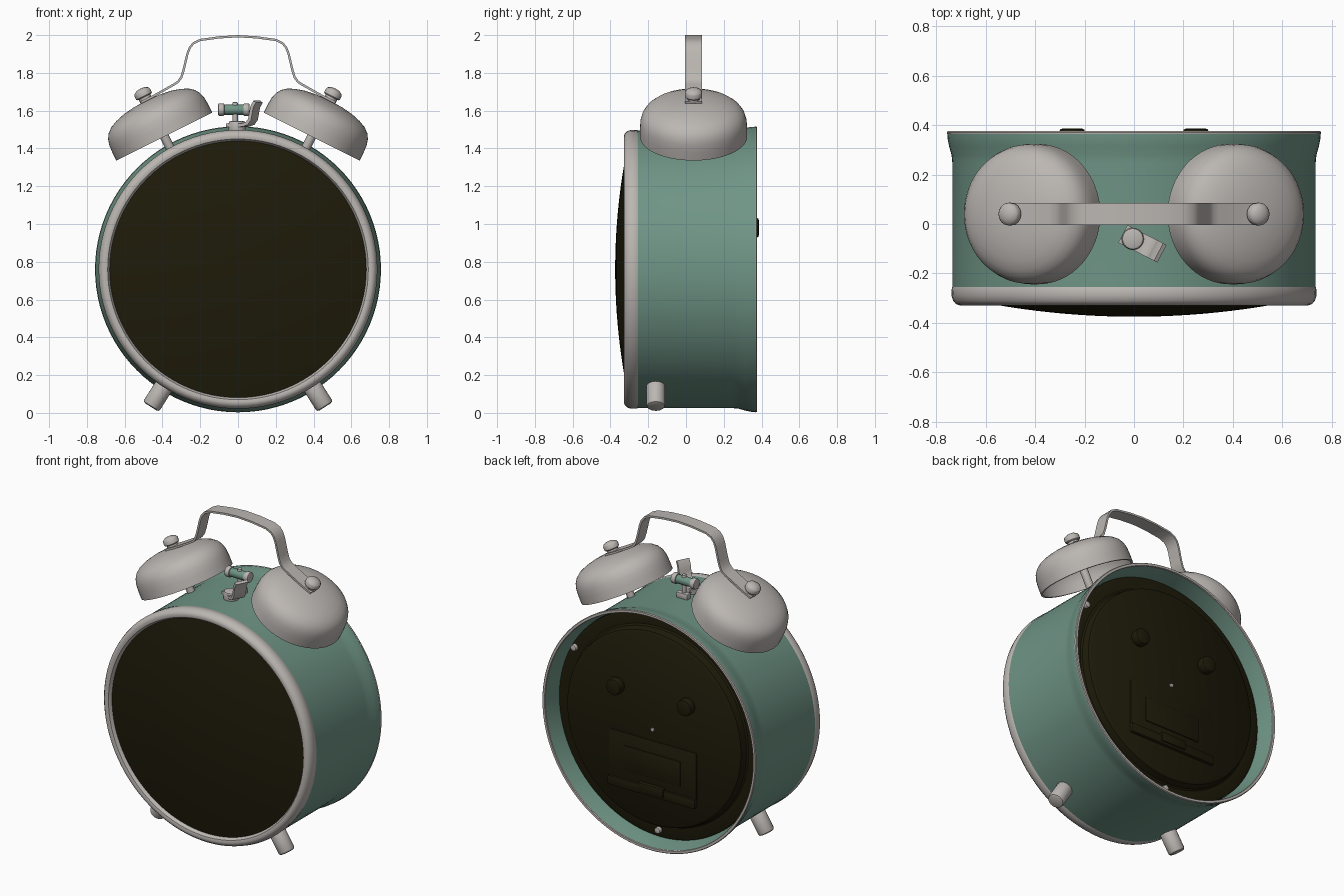
import bpy, bmesh, math
from mathutils import Matrix, Vector

if "Cube" in bpy.data.objects:
    bpy.data.objects.remove(bpy.data.objects["Cube"])


def material(name, rgb):
    m = bpy.data.materials.new(name)
    m.diffuse_color = (*rgb, 1)
    m.use_nodes = True
    m.node_tree.nodes["Principled BSDF"].inputs["Base Color"].default_value = m.diffuse_color
    return m


TEAL = material("teal_paint", (0.16, 0.30, 0.24))
SILVER = material("brushed_silver", (0.50, 0.47, 0.445))
DARK = material("dark_olive", (0.013, 0.011, 0.003))

CZ = 0.76                                             # height of the clock axis
ALONG_Y = Matrix.Translation((0, 0, CZ)) @ Matrix.Rotation(-math.pi / 2, 4, 'X')


def finish(name, bm, mat, angle=35):
    bmesh.ops.recalc_face_normals(bm, faces=bm.faces)
    me = bpy.data.meshes.new(name)
    bm.to_mesh(me)
    bm.free()
    me.materials.append(mat)
    ob = bpy.data.objects.new(name, me)
    bpy.context.collection.objects.link(ob)
    bpy.ops.object.select_all(action='DESELECT')
    ob.select_set(True)
    bpy.context.view_layer.objects.active = ob
    bpy.ops.object.shade_smooth_by_angle(angle=math.radians(angle))
    return ob


def lathe(name, profile, mat, matrix, seg=32, closed=False):
    """Spin (radius, height) points about local z, then place by matrix."""
    bm = bmesh.new()
    vs = [bm.verts.new((r, 0, h)) for r, h in profile]
    pairs = list(zip(vs, vs[1:])) + ([(vs[-1], vs[0])] if closed else [])
    es = [bm.edges.new(p) for p in pairs]
    bmesh.ops.spin(bm, geom=vs + es, cent=(0, 0, 0), axis=(0, 0, 1),
                   angle=2 * math.pi, steps=seg)
    bmesh.ops.remove_doubles(bm, verts=bm.verts, dist=1e-5)
    bm.transform(matrix)
    return finish(name, bm, mat)


def rod(name, r, h0, h1, mat, matrix, bevel=0.01, seg=24):
    """Capped cylinder with rounded edges."""
    b = bevel
    pts = [(0, h0), (r - b, h0), (r - b * .3, h0 + b * .3), (r, h0 + b),
           (r, h1 - b), (r - b * .3, h1 - b * .3), (r - b, h1), (0, h1)]
    return lathe(name, pts, mat, matrix, seg)


def strip(name, path, width, thick, mat, matrix):
    """Bent sheet-metal strip following an x-z path."""
    bm = bmesh.new()
    pts = [Vector((x, 0, z)) for x, z in path]
    rings = []
    for i, p in enumerate(pts):
        t = (pts[min(i + 1, len(pts) - 1)] - pts[max(i - 1, 0)]).normalized()
        n = Vector((-t.z, 0, t.x)) * thick / 2
        w = Vector((0, width / 2, 0))
        rings.append([bm.verts.new(q) for q in (p + n + w, p + n - w, p - n - w, p - n + w)])
    for a, b in zip(rings, rings[1:]):
        for k in range(4):
            bm.faces.new((a[k], a[(k + 1) % 4], b[(k + 1) % 4], b[k]))
    bm.faces.new(rings[0])
    bm.faces.new(rings[-1])
    bm.transform(matrix)
    return finish(name, bm, mat, 40)


def box(name, x, y, z, mat, bevel=0.008):
    bm = bmesh.new()
    bmesh.ops.create_cube(bm, size=1)
    for v in bm.verts:
        v.co = [lo + (c + .5) * (hi - lo) for c, (lo, hi) in zip(v.co, (x, y, z))]
    bmesh.ops.bevel(bm, geom=bm.edges[:], offset=bevel, segments=2, profile=.5, affect='EDGES')
    return finish(name, bm, mat)


# Case shell, flared toward the back, with open recess behind
lathe("case_shell", [(.70, -.27), (.735, -.26), (.735, .25), (.738, .28), (.748, .315),
                     (.754, .345), (.755, .367), (.738, .367), (.73, .33), (.715, .26),
                     (.71, .20), (.70, .20)], TEAL, ALONG_Y, 96, True)
# Thin metal lip on the rear edge
lathe("back_lip", [(.737, .364), (.756, .364), (.757, .371), (.753, .376), (.739, .376),
                   (.736, .371)], SILVER, ALONG_Y, 96, True)
# Front bezel
lathe("front_bezel", [(.675, -.25), (.73, -.248), (.737, -.258), (.738, -.29), (.732, -.31),
                      (.72, -.324), (.705, -.329), (.69, -.325), (.682, -.312), (.678, -.30)],
      SILVER, ALONG_Y, 96, True)
# Domed front glass
lathe("front_glass", [(.683 * i / 12, -.375 + .05 * (.683 * i / 12 / .57) ** 2)
                      for i in range(13)] + [(.683, -.27), (0, -.27)], DARK, ALONG_Y, 96)
# Rear plate with raised centre
lathe("back_plate", [(0, .22), (.713, .22), (.712, .265), (.70, .27), (.635, .272), (.625, .28),
                     (.615, .322), (.60, .332), (0, .335)], DARK, ALONG_Y, 96)

# Rear knobs, screws and centre pin
for s, side in ((-1, "left"), (1, "right")):
    m = Matrix.Translation((s * .25, 0, .22)) @ ALONG_Y
    rod(f"back_knob_{side}", .052, .33, .386, DARK, m, .012)
for i, (x, z) in enumerate(((.595, .345), (0, -.665))):
    rod(f"back_screw_{i + 1}", .02, .26, .295, SILVER, Matrix.Translation((x, 0, z)) @ ALONG_Y, .006, 12)
rod("back_centre_pin", .012, .33, .345, SILVER, ALONG_Y, .003, 12)

# Battery door
box("battery_door", (-.31, .31), (.32, .341), (.34, .69), DARK)
box("battery_door_panel", (-.20, .20), (.33, .348), (.45, .61), DARK, .005)
box("battery_door_ledge", (-.31, .31), (.33, .355), (.335, .395), DARK)
box("battery_door_tab", (-.09, .09), (.33, .364), (.35, .41), DARK)

# Mirrored parts: feet, bells, posts and nuts
BELL = [(.284, 0), (.284, .05), (.281, .09), (.272, .122), (.255, .148), (.228, .17),
        (.19, .187), (.14, .201), (.08, .21), (0, .214)]
BELL_IN = [(0, .202), (.14, .189), (.222, .16), (.26, .118), (.272, .05), (.273, 0), (.284, 0)]
for s, side in ((-1, "left"), (1, "right")):
    a = s * math.atan2(.45, -.71)
    foot = Matrix.Translation((0, -.16, CZ)) @ Matrix.Rotation(a, 4, 'Y')
    rod(f"foot_{side}", .05, .70, .862, SILVER, foot, .014)

    top = Matrix.Translation((s * .39, .04, 1.463)) @ Matrix.Rotation(s * math.radians(26.6), 4, 'Y')
    lathe(f"bell_{side}", BELL + BELL_IN, SILVER, top, 64)
    rod(f"bell_post_{side}", .024, -.12, .21, SILVER, top, .004, 16)
    rod(f"bell_washer_{side}", .034, .205, .24, SILVER, top, .005, 16)
    lathe(f"bell_nut_{side}", [(0, .234), (.04, .234), (.046, .24), (.046, .262), (.04, .272),
                               (.022, .281), (0, .284)], SILVER, top, 16)

# Carry handle
half = [(.515, 1.643), (.45, 1.676), (.34, 1.738), (.317, 1.753), (.30, 1.777), (.288, 1.815),
        (.268, 1.90), (.256, 1.932), (.236, 1.957), (.20, 1.974), (.10, 1.988)]
path = [(-x, z) for x, z in half] + [(0, 1.994)] + half[::-1]
strip("carry_handle", path, .09, .012, SILVER, Matrix.Translation((0, .04, 0)))

# Striker hammer between the bells
ham = Matrix.Translation((-.022, .04, 1.605)) @ Matrix.Rotation(math.pi / 2, 4, 'Y')
rod("hammer_core", .027, -.07, .07, TEAL, ham, .004)
for s, side in ((-1, "left"), (1, "right")):
    rod(f"hammer_end_{side}", .033, *sorted((s * .05, s * .083)), SILVER, ham, .006)
rod("hammer_stem", .014, 1.47, 1.645, SILVER, Matrix.Translation((-.015, .04, 0)), .004, 12)
box("hammer_slot", (-.05, .03), (.02, .06), (1.49, 1.53), SILVER)

# Alarm stop lever on top of the case
rod("lever_base", .045, 1.48, 1.545, SILVER, Matrix.Translation((-.005, -.06, 0)), .012)
lever = [(-.045, 1.522), (.05, 1.524), (.078, 1.533), (.094, 1.553), (.101, 1.585),
         (.108, 1.62), (.125, 1.648)]
strip("stop_lever", lever, .08, .018, SILVER,
      Matrix.Translation((-.005, -.06, 0)) @ Matrix.Rotation(math.radians(-27), 4, 'Z'))
